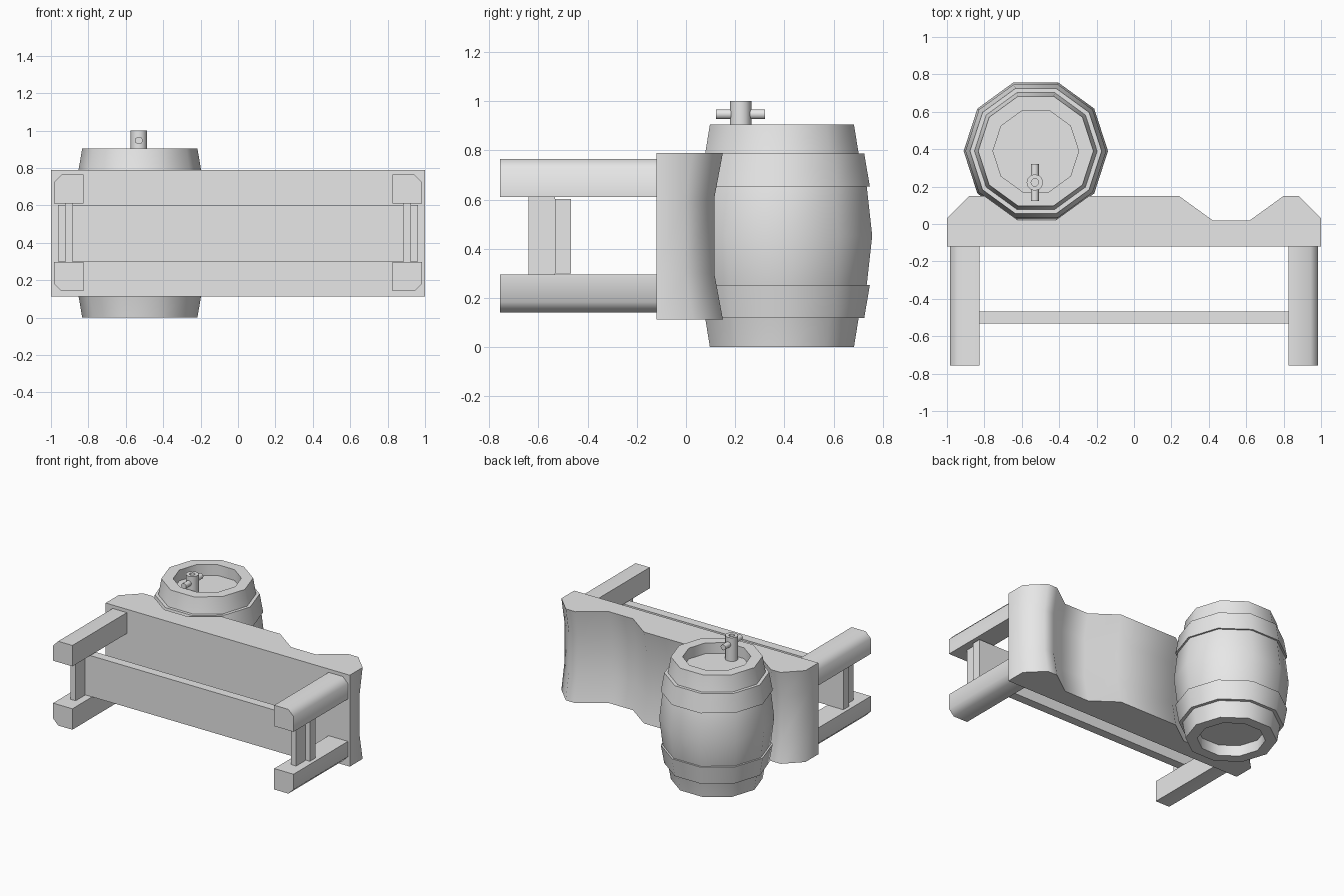
import bpy, bmesh, math
from mathutils import Vector, Matrix

if "Cube" in bpy.data.objects:
    bpy.data.objects.remove(bpy.data.objects["Cube"])

grey = bpy.data.materials.new("plain_grey")
grey.use_nodes = True
grey.diffuse_color = (0.8, 0.8, 0.8, 1)
grey.node_tree.nodes["Principled BSDF"].inputs["Base Color"].default_value = (0.8, 0.8, 0.8, 1)


def finish(bm, name, smooth=True):
    bmesh.ops.recalc_face_normals(bm, faces=bm.faces)
    mesh = bpy.data.meshes.new(name)
    bm.to_mesh(mesh)
    bm.free()
    mesh.materials.append(grey)
    obj = bpy.data.objects.new(name, mesh)
    bpy.context.collection.objects.link(obj)
    if smooth:
        bpy.ops.object.select_all(action='DESELECT')
        obj.select_set(True)
        bpy.context.view_layer.objects.active = obj
        bpy.ops.object.shade_smooth_by_angle(angle=math.radians(50))
    return obj


def loft(name, rings, smooth=True):
    """Skin a stack of matching point rings and cap both ends."""
    bm = bmesh.new()
    loops = [[bm.verts.new(p) for p in ring] for ring in rings]
    for a, b in zip(loops, loops[1:]):
        for i in range(len(a)):
            j = (i + 1) % len(a)
            bm.faces.new((a[i], a[j], b[j], b[i]))
    bm.faces.new(loops[0])
    bm.faces.new(loops[-1])
    return finish(bm, name, smooth)


def box(name, x, y, z):
    return loft(name, [[(x[0], y[0], h), (x[1], y[0], h), (x[1], y[1], h), (x[0], y[1], h)]
                       for h in z], False)


def lathe(name, profile, sides, centre, closed=False, turn=None):
    """Spin (radius, height) points round the vertical axis."""
    bm = bmesh.new()
    vs = [bm.verts.new((r, 0, h)) for r, h in profile]
    edges = [bm.edges.new(pair) for pair in zip(vs, vs[1:])]
    if closed:
        edges.append(bm.edges.new((vs[-1], vs[0])))
    bmesh.ops.spin(bm, geom=vs + edges, cent=(0, 0, 0), axis=(0, 0, 1),
                   angle=math.tau, steps=sides)
    bmesh.ops.remove_doubles(bm, verts=bm.verts, dist=0.0005)
    if turn:
        bm.transform(turn)
    bm.transform(Matrix.Translation(Vector(centre)))
    return finish(bm, name)


# Seat slab with two scooped hollows and a dished back
half = [(0.24, 0.15), (0.42, 0.02), (0.62, 0.02), (0.8, 0.15), (0.88, 0.15), (1, 0.03)]
back = half[::-1] + [(-x, y) for x, y in half]
levels = [(0.113, 0), (0.3, 0.035), (0.605, 0.035), (0.79, 0)]
loft("seat_slab", [[(-1, -0.12, z), (1, -0.12, z)] + [(x, y - dish, z) for x, y in back]
                   for z, dish in levels])

# Four legs, each with the outer corner cut off
mid = 0.453
corner = [(0.827, 0.157), (0.985, 0.157), (0.985, 0.27), (0.943, 0.312), (0.827, 0.312)]
for sx, side in ((1, "left"), (-1, "right")):
    for sz, row in ((1, "upper"), (-1, "lower")):
        loft(f"{side}_{row}_leg",
             [[(sx * x, y, mid + sz * z) for x, z in corner] for y in (-0.757, -0.12)])
    # Post joining each pair of legs
    box(f"{side}_post", sorted((sx * 0.882, sx * 0.925)), (-0.64, -0.533), (0.295, 0.61))

# Long stretcher plank
box("stretcher", (-0.962, 0.962), (-0.533, -0.467), (0.3, 0.602))

# Barrel with recessed ends
axis = (-0.525, 0.39, 0)
top = 0.905
lower = [(0, 0.08), (0.229, 0.08), (0.229, 0), (0.308, 0), (0.328, 0.118), (0.363, 0.255)]
flip = lambda pts: [(r, top - h) for r, h in pts[::-1]]
lathe("barrel_body", lower + [(0.386, top / 2)] + flip(lower), 10, axis)

# Barrel hoops
hoop = [(0.32, 0.118), (0.352, 0.118), (0.376, 0.253), (0.355, 0.253)]
lathe("lower_hoop", hoop, 10, axis, closed=True)
lathe("upper_hoop", flip(hoop), 10, axis, closed=True)

# Tap with a hollow top and a cross handle
lathe("tap_stem", [(0, 0.8), (0.044, 0.8), (0.044, 1), (0.02, 1), (0.02, 0.97), (0, 0.97)],
      12, (-0.53, 0.222, 0))
lathe("tap_handle", [(0, -0.1), (0.021, -0.1), (0.021, 0.1), (0, 0.1)],
      10, (-0.53, 0.222, 0.947), turn=Matrix.Rotation(math.pi / 2, 4, 'X'))
